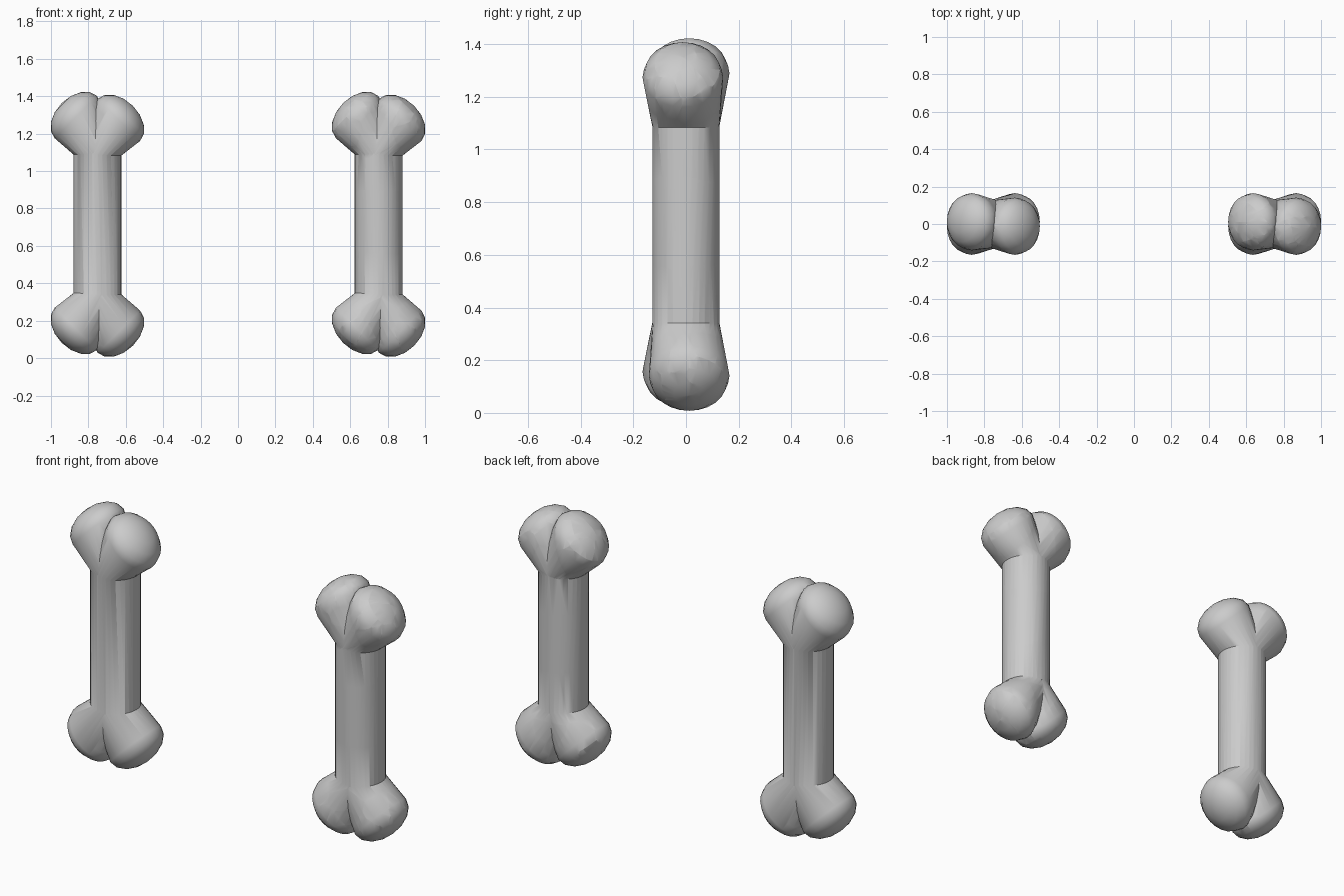
import bpy, bmesh, math, random
from mathutils import Vector, Matrix

if "Cube" in bpy.data.objects:
    bpy.data.objects.remove(bpy.data.objects["Cube"])

random.seed(4)
H = 1.43            # total bone height
R = 0.128           # shaft radius
OFF = 0.752         # bone distance from the centre
SEG = 32


def ring(z, r, n=SEG):
    return [Vector((r * math.cos(2 * math.pi * i / n), r * math.sin(2 * math.pi * i / n), z)) for i in range(n)]


def hull_object(name, points):
    bm = bmesh.new()
    for p in points:
        bm.verts.new(p)
    res = bmesh.ops.convex_hull(bm, input=bm.verts[:])
    bmesh.ops.delete(bm, geom=[v for v in bm.verts if not v.link_faces], context='VERTS')
    bmesh.ops.recalc_face_normals(bm, faces=bm.faces[:])
    me = bpy.data.meshes.new(name)
    bm.to_mesh(me)
    bm.free()
    ob = bpy.data.objects.new(name, me)
    bpy.context.collection.objects.link(ob)
    return ob


def knob_points(side, dz, dy, base):
    """Tilted ellipsoid lobe joined by a hull to the shaft ring."""
    pts = ring(base, R - 0.0012)
    n = 24
    for k in range(9):
        a = -math.pi / 2 + math.pi * k / 8
        for i in range(n if 0 < k < 8 else 1):
            t = 2 * math.pi * i / n
            u = 0.215 + 0.106 * math.sin(a)
            v = 0.052 + 0.160 * math.cos(a) * math.cos(t)
            y = 0.153 * math.cos(a) * math.sin(t)
            pts.append(Vector((side * (u - v) / math.sqrt(2), y + dy, 1.1 + dz + (u + v) / math.sqrt(2))))
    return pts


def smooth(ob):
    bpy.ops.object.select_all(action='DESELECT')
    ob.select_set(True)
    bpy.context.view_layer.objects.active = ob
    bpy.ops.object.shade_smooth_by_angle(angle=math.radians(38))


# Whole bone: shaft plus two knobs at each end, the lower end turned half round
bone = hull_object("whole_bone", ring(0.335, R) + ring(1.095, R))
flip = Matrix.Translation((0, 0, H)) @ Matrix.Rotation(math.pi, 4, 'Y')
parts = []
for m in (Matrix.Identity(4), flip):
    for side, dz, dy, base in ((-1, 0.0, 0.012, 1.088), (1, -0.015, -0.012, 1.082)):
        parts.append(hull_object("knob", [m @ p for p in knob_points(side, dz, dy, base)]))
for p in parts:
    mod = bone.modifiers.new("join", 'BOOLEAN')
    mod.operation = 'UNION'
    mod.solver = 'EXACT'
    mod.object = p
dg = bpy.context.evaluated_depsgraph_get()
mesh = bpy.data.meshes.new_from_object(bone.evaluated_get(dg))
bone.modifiers.clear()
bone.data = mesh
for p in parts:
    bpy.data.objects.remove(p)

# Seeds for the cracks: many on the knobs, few along the shaft
seeds = [Vector((0.02, 0, 0.74))]
for z, n, a0 in ((0.37, 5, 0.4), (1.06, 3, 1.0)):
    for i in range(n):
        a = a0 + 2 * math.pi * i / n
        seeds.append(Vector((0.09 * math.cos(a), 0.09 * math.sin(a), z + random.uniform(-.03, .03))))
knob_verts = [v.co.copy() for v in mesh.vertices if v.co.z < 0.28 or v.co.z > 1.15]
random.shuffle(knob_verts)
for co in knob_verts:
    if all((co - s).length > 0.085 for s in seeds):
        seeds.append(co)

# Broken bone: one fragment for each seed cell
src = bmesh.new()
src.from_mesh(mesh)
fragments = []
for i, s in enumerate(seeds):
    bm = src.copy()
    for o in sorted((q for q in seeds if q is not s), key=lambda q: (q - s).length):
        res = bmesh.ops.bisect_plane(bm, geom=bm.verts[:] + bm.edges[:] + bm.faces[:], dist=1e-6,
                                     plane_co=(s + o) / 2, plane_no=(o - s).normalized(), clear_outer=True)
        cut = [e for e in res['geom_cut'] if isinstance(e, bmesh.types.BMEdge)]
        if cut:
            bmesh.ops.holes_fill(bm, edges=cut, sides=0)
        if not bm.faces:
            break
    if bm.faces:
        me = bpy.data.meshes.new("bone_fragment")
        bm.to_mesh(me)
        ob = bpy.data.objects.new("bone_fragment_%02d" % (i + 1), me)
        ob.location = (OFF, 0, 0)
        bpy.context.collection.objects.link(ob)
        fragments.append(ob)
    bm.free()
src.free()

bone.location = (-OFF, 0, 0)
for ob in [bone] + fragments:
    smooth(ob)
